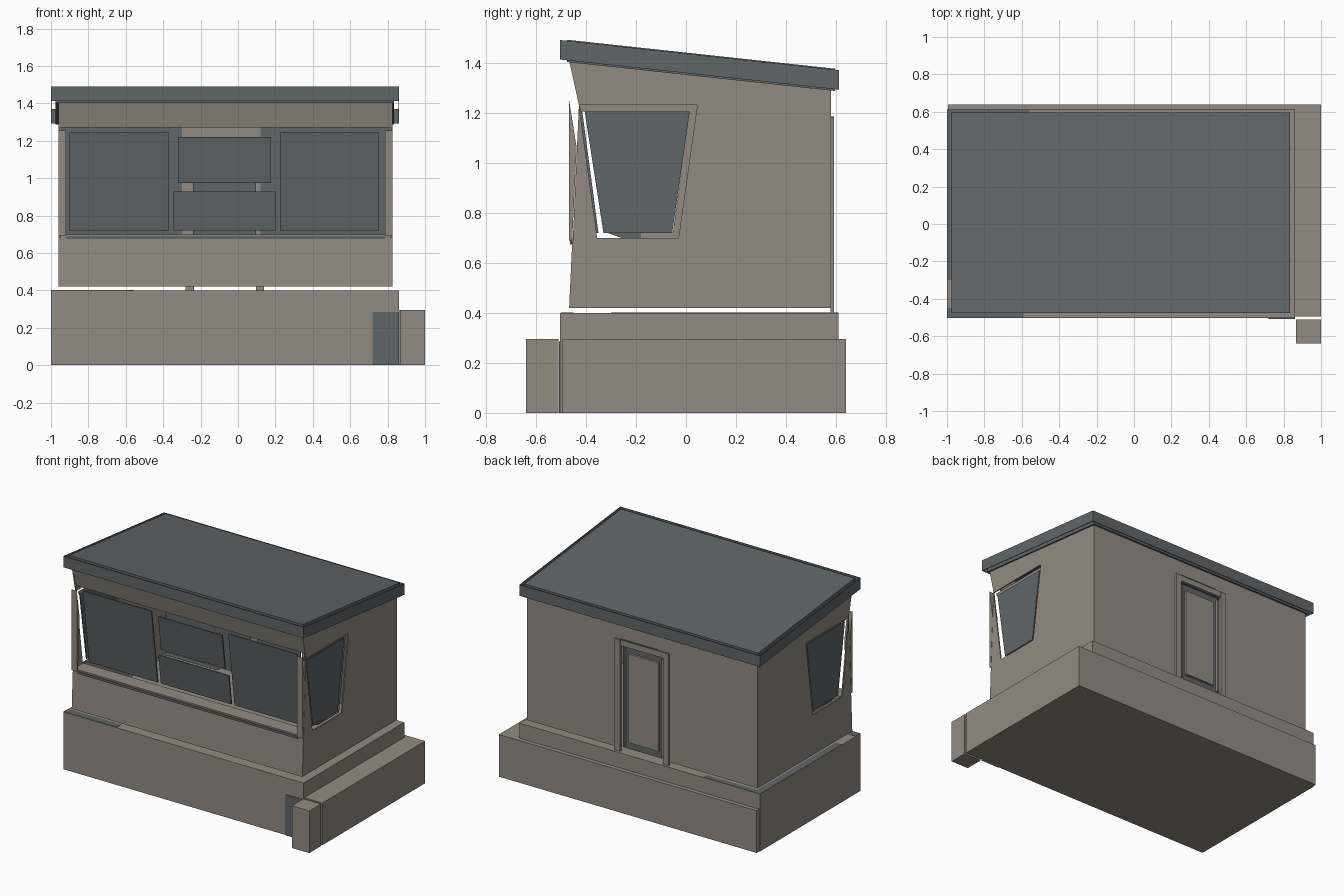
import bpy, bmesh
from mathutils import Vector

cube = bpy.data.objects.get("Cube")
if cube:
    bpy.data.objects.remove(cube, do_unlink=True)


def material(name, rgb):
    m = bpy.data.materials.new(name)
    m.use_nodes = True
    m.diffuse_color = (*rgb, 1)
    m.node_tree.nodes["Principled BSDF"].inputs["Base Color"].default_value = (*rgb, 1)
    return m


BEIGE = material("warm_beige", (0.29, 0.26, 0.22))
SLATE = material("dark_slate", (0.115, 0.132, 0.14))


def prism(name, profiles, axis, a, b, mat):
    """Extrude one or more 2D profiles from a to b along x (y, z points) or y (x, z points)."""
    bm = bmesh.new()
    for pts in profiles:
        place = (lambda p, d: Vector((d, p[0], p[1]))) if axis == "x" else (lambda p, d: Vector((p[0], d, p[1])))
        near = [bm.verts.new(place(p, a)) for p in pts]
        far = [bm.verts.new(place(p, b)) for p in pts]
        bm.faces.new(near)
        bm.faces.new(far[::-1])
        n = len(pts)
        for i in range(n):
            j = (i + 1) % n
            bm.faces.new((near[j], near[i], far[i], far[j]))
    bmesh.ops.recalc_face_normals(bm, faces=bm.faces)
    mesh = bpy.data.meshes.new(name)
    bm.to_mesh(mesh)
    bm.free()
    mesh.materials.append(mat)
    ob = bpy.data.objects.new(name, mesh)
    bpy.context.collection.objects.link(ob)
    return ob


def box(name, x0, x1, y0, y1, z0, z1, mat):
    return prism(name, [[(y0, z0), (y1, z0), (y1, z1), (y0, z1)]], "x", x0, x1, mat)


def roof_z(y):
    """Height of the fascia's top edge."""
    return 1.49 - 0.108 * (y + 0.5)


def glass_y(z):
    """Depth of the leaning front glazing."""
    return -0.36 - 0.133 * (z - 0.72)


# Stepped foundation
box("foundation", -1, 0.86, -0.503, 0.61, 0, 0.4, BEIGE)
box("foundation_step", -0.995, 1, -0.495, 0.64, 0, 0.295, BEIGE)
box("corner_block", 0.865, 1, -0.64, -0.51, 0, 0.295, BEIGE)
box("front_patch", 0.72, 0.862, -0.507, -0.5, 0, 0.285, SLATE)
box("top_patch_front", -1, -0.59, -0.5, -0.45, 0.398, 0.402, SLATE)
box("top_patch_back", -1, -0.56, 0.57, 0.61, 0.398, 0.402, SLATE)
box("top_patch_side", -1, -0.95, -0.3, 0.57, 0.398, 0.402, SLATE)

# Side walls, each in four pieces around a tapered window
L, R = -0.96, 0.825
wall = [
    [(-0.465, 0.42), (0.58, 0.42), (0.58, 0.7), (-0.452, 0.7)],
    [(-0.452, 0.7), (-0.355, 0.7), (-0.428, 1.23)],
    [(-0.03, 0.7), (0.58, 0.7), (0.58, 1.23), (0.045, 1.23)],
    [(-0.428, 1.23), (0.58, 1.23), (0.58, 1.3), (-0.468, 1.413)],
]
pane = [(-0.33, 0.72), (-0.055, 0.72), (0.015, 1.205), (-0.405, 1.205)]
trim = [
    [(-0.055, 0.7), (-0.03, 0.7), (0.045, 1.23), (0.015, 1.23)],
    [(-0.42, 1.205), (0.04, 1.205), (0.045, 1.23), (-0.428, 1.23)],
    [(-0.18, 0.7), (-0.03, 0.7), (-0.03, 0.722), (-0.18, 0.722)],
]
stop = [(-0.32, 0.722), (-0.26, 0.7), (-0.17, 0.7), (-0.17, 0.722)]
post = [(-0.468, 0.69), (-0.455, 0.69), (-0.437, 1.06), (-0.468, 1.255)]
for side, edge, inward in (("left", R, -1), ("right", L, 1)):
    def slab(part, shapes, depth, thick, mat):
        a = edge + inward * depth
        prism(side + "_" + part, shapes, "x", a, a + inward * thick, mat)
    slab("wall", wall, 0, 0.008, BEIGE)
    slab("window_glass", [pane], 0.014, 0.006, SLATE)
    slab("window_trim", trim, 0.022, 0.006, BEIGE)
    slab("window_stop", [stop], 0.022, 0.006, SLATE)
    slab("front_post", [post], 0, 0.04, BEIGE)

# Front wall, ledge and outward leaning header
prism("front_wall", [[(-0.467, 0.42), (-0.455, 0.42), (-0.445, 0.68), (-0.455, 0.68)]], "x", L, R, BEIGE)
box("window_ledge", L + 0.01, R - 0.01, -0.458, -0.355, 0.675, 0.7, BEIGE)
box("ledge_strip", L + 0.04, R - 0.04, -0.463, -0.457, 0.674, 0.69, SLATE)
prism("front_header", [[(-0.433, 1.27), (-0.42, 1.27), (-0.455, 1.41), (-0.468, 1.41)]], "x", L, R, BEIGE)

# Leaning front panes
panes = {"front_pane_right": (-0.9, -0.37, 0.72, 1.245),
         "front_pane_left": (0.225, 0.755, 0.72, 1.245),
         "serving_pane_upper": (-0.32, 0.175, 0.975, 1.22),
         "serving_pane_lower": (-0.345, 0.2, 0.72, 0.93)}
for name, (x0, x1, z0, z1) in panes.items():
    y0, y1 = glass_y(z0), glass_y(z1)
    prism(name, [[(y0, z0), (y0 + 0.01, z0), (y1 + 0.01, z1), (y1, z1)]], "x", x0, x1, SLATE)

# Back wall around the doorway, with dark inner lining
D0, D1 = -0.24, 0.095
box("back_wall_right", L, D0, 0.57, 0.58, 0.42, 1.3, BEIGE)
box("back_wall_left", D1, R, 0.57, 0.58, 0.42, 1.3, BEIGE)
box("back_wall_over_door", D0, D1, 0.57, 0.58, 1.14, 1.3, BEIGE)
box("lining_right", L + 0.01, -0.3, 0.563, 0.569, 0.43, 1.29, SLATE)
box("lining_left", 0.12, R - 0.01, 0.563, 0.569, 0.43, 1.29, SLATE)

# Back door
box("door_backing", D0, D1, 0.555, 0.562, 0.42, 1.14, SLATE)
box("door_panel", -0.19, 0.045, 0.562, 0.577, 0.47, 1.09, BEIGE)
for i, x in enumerate((D0, D1 - 0.035)):
    box("door_jamb_" + str(i + 1), x + 0.012, x + 0.023, 0.562, 0.58, 0.44, 1.12, BEIGE)
for name, x in (("door_post_right", D0 - 0.04), ("door_post_left", D1)):
    box(name, x, x + 0.045, 0.578, 0.592, 0.4, 1.18, BEIGE)
box("door_lintel", D0, D1, 0.578, 0.59, 1.14, 1.18, BEIGE)
box("lintel_cap", D0 + 0.05, D1, 0.58, 0.592, 1.178, 1.184, SLATE)

# Sloping roof slab inside a thin fascia frame
y0, y1 = -0.475, 0.595
prism("roof_slab", [[(y0, roof_z(y0) - 0.085), (y1, roof_z(y1) - 0.085),
                     (y1, roof_z(y1) + 0.004), (y0, roof_z(y0) + 0.004)]], "x", -0.975, 0.835, SLATE)
f0, f1 = -0.503, 0.612
side_fascia = [(f0, roof_z(f0) - 0.078), (f1, roof_z(f1) - 0.078), (f1, roof_z(f1)), (f0, roof_z(f0))]
prism("fascia_right", [side_fascia], "x", -1, -0.997, SLATE)
prism("fascia_left", [side_fascia], "x", 0.857, 0.86, SLATE)
for name, y, t in (("fascia_front", f0, 0.003), ("fascia_back", f1, -0.003)):
    box(name, -1, 0.86, min(y, y + t), max(y, y + t), roof_z(y) - 0.078, roof_z(y), SLATE)
